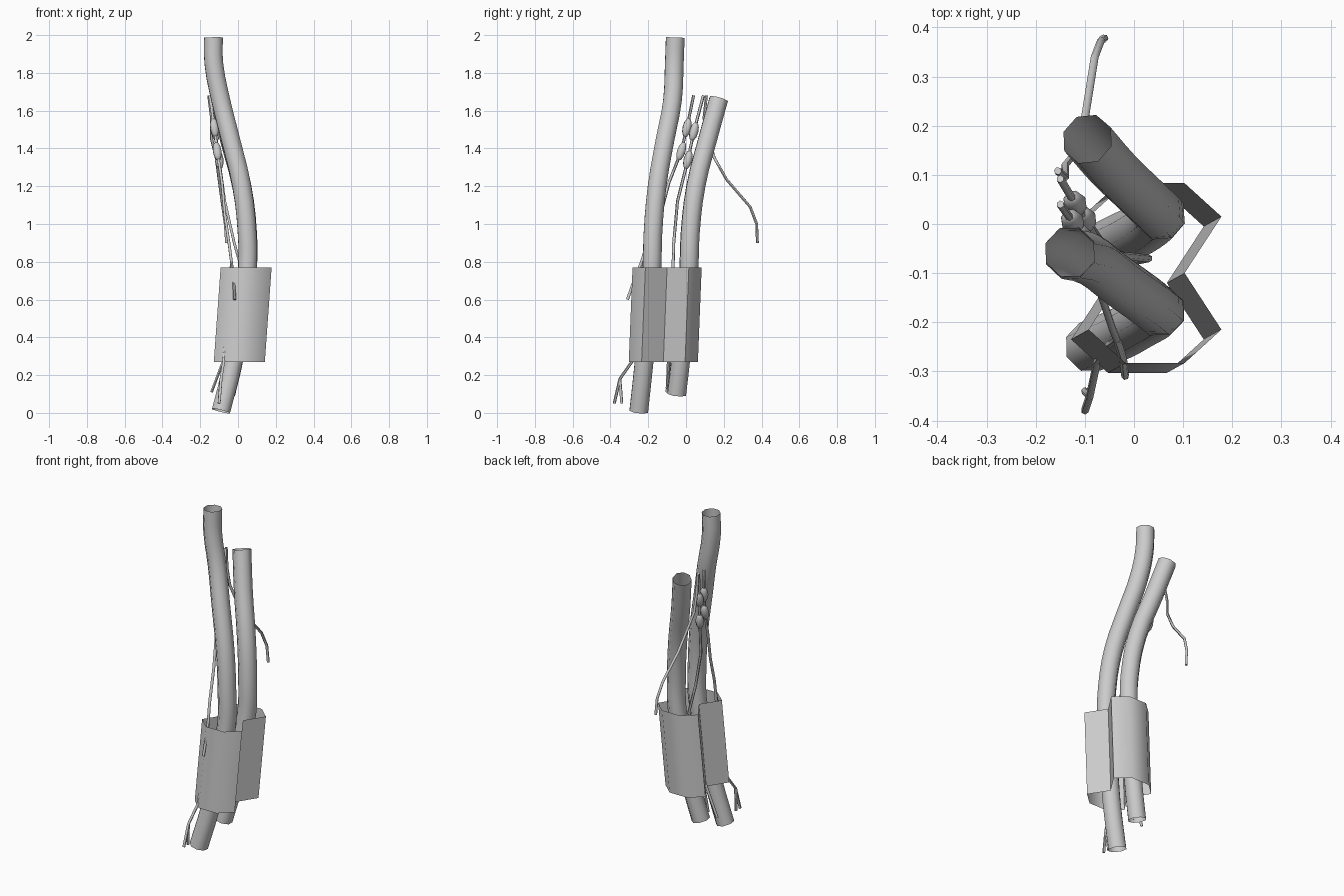
import bpy, bmesh, math
from mathutils import Vector

if "Cube" in bpy.data.objects:
    bpy.data.objects.remove(bpy.data.objects["Cube"])


def finish(obj, angle=60):
    bpy.ops.object.select_all(action='DESELECT')
    obj.select_set(True)
    bpy.context.view_layer.objects.active = obj
    if obj.type == 'CURVE':
        bpy.ops.object.convert(target='MESH')
    bpy.ops.object.shade_smooth_by_angle(angle=math.radians(angle))


def tube(name, points, radius, sides, smooth=True, caps=False):
    cu = bpy.data.curves.new(name, 'CURVE')
    cu.dimensions = '3D'
    cu.bevel_depth = radius
    cu.bevel_resolution = (sides - 4) // 2
    cu.use_fill_caps = caps
    cu.resolution_u = 3
    sp = cu.splines.new('BEZIER' if smooth else 'POLY')
    if smooth:
        sp.bezier_points.add(len(points) - 1)
        for bp, p in zip(sp.bezier_points, points):
            bp.co = p
            bp.handle_left_type = bp.handle_right_type = 'AUTO'
    else:
        sp.points.add(len(points) - 1)
        for q, p in zip(sp.points, points):
            q.co = (*p, 1)
    obj = bpy.data.objects.new(name, cu)
    bpy.context.collection.objects.link(obj)
    finish(obj)


def bead(name, center, direction):
    bpy.ops.mesh.primitive_uv_sphere_add(segments=8, ring_count=6, radius=1, location=center)
    obj = bpy.context.object
    obj.name = name
    obj.scale = (0.024, 0.024, 0.052)
    obj.rotation_mode = 'QUATERNION'
    obj.rotation_quaternion = Vector(direction).to_track_quat('Z', 'Y')
    finish(obj)


# two large open vessels
tube("front_vessel", [(-.09, -.25, .01), (-.025, -.222, .27), (.015, -.2, .52),
                      (.05, -.18, .77), (.048, -.175, .95), (.02, -.153, 1.2),
                      (-.04, -.11, 1.45), (-.09, -.072, 1.65), (-.128, -.062, 1.85),
                      (-.13, -.057, 1.987)], .053, 8)
tube("back_vessel", [(-.065, -.05, .1), (-.025, -.03, .27), (.015, -.01, .52),
                     (.05, .015, .77), (.05, .022, .95), (.02, .052, 1.2),
                     (-.045, .115, 1.45), (-.095, .173, 1.66)], .053, 8)

# open sheath: slanted figure-eight wall around both vessels
half = [(-.015, -.1), (-.09, .015), (-.015, .083), (.105, .083), (.18, .015), (.105, -.1)]
outline = half + [(x, -.2 - y) for x, y in reversed(half[1:-1])]
bm = bmesh.new()
low = [bm.verts.new((x - .038, y - .02, .27)) for x, y in outline]
high = [bm.verts.new((x - .002, y, .77)) for x, y in outline]
n = len(outline)
for i in range(n):
    j = (i + 1) % n
    bm.faces.new((low[i], low[j], high[j], high[i]))
bmesh.ops.recalc_face_normals(bm, faces=bm.faces)
me = bpy.data.meshes.new("sheath")
bm.to_mesh(me)
bm.free()
sheath = bpy.data.objects.new("sheath", me)
bpy.context.collection.objects.link(sheath)
finish(sheath)

# thin nerves and their branches
nerves = {
    "front_nerve": [(-.15, .04, 1.68), (-.125, .005, 1.51), (-.11, -.025, 1.385),
                    (-.085, -.09, 1.22), (-.07, -.135, 1.05), (-.045, -.21, .88),
                    (-.035, -.235, .8), (-.05, -.245, .55), (-.075, -.28, .28),
                    (-.09, -.35, .18), (-.1, -.38, .05)],
    "front_nerve_lower_branch": [(-.09, -.35, .18), (-.1, -.34, .05)],
    "front_nerve_side_branch": [(-.035, -.235, .8), (-.022, -.275, .7), (-.018, -.31, .6)],
    "middle_nerve": [(-.15, .092, 1.68), (-.12, .042, 1.49), (-.1, .01, 1.34),
                     (-.07, -.045, 1.12), (-.02, -.065, .9), (.03, -.07, .72),
                     (-.02, -.08, .45), (-.08, -.09, .27), (-.14, -.1, .11)],
    "middle_nerve_branch": [(-.02, -.08, .45), (-.06, -.095, .25), (-.08, -.1, .13)],
    "back_nerve": [(-.155, .108, 1.68), (-.14, .095, 1.56), (-.14, .12, 1.45),
                   (-.115, .15, 1.35), (-.1, .215, 1.235), (-.08, .34, 1.09),
                   (-.067, .374, 1.0), (-.06, .378, .9)],
}
for name, pts in nerves.items():
    tube(name, pts, .008, 6, smooth=False, caps=True)

# swellings along the front and middle nerves
for name in ("front_nerve", "middle_nerve"):
    pts = nerves[name]
    for i in (1, 2):
        bead(f"{name}_swelling_{i}", pts[i], Vector(pts[i - 1]) - Vector(pts[i + 1]))
